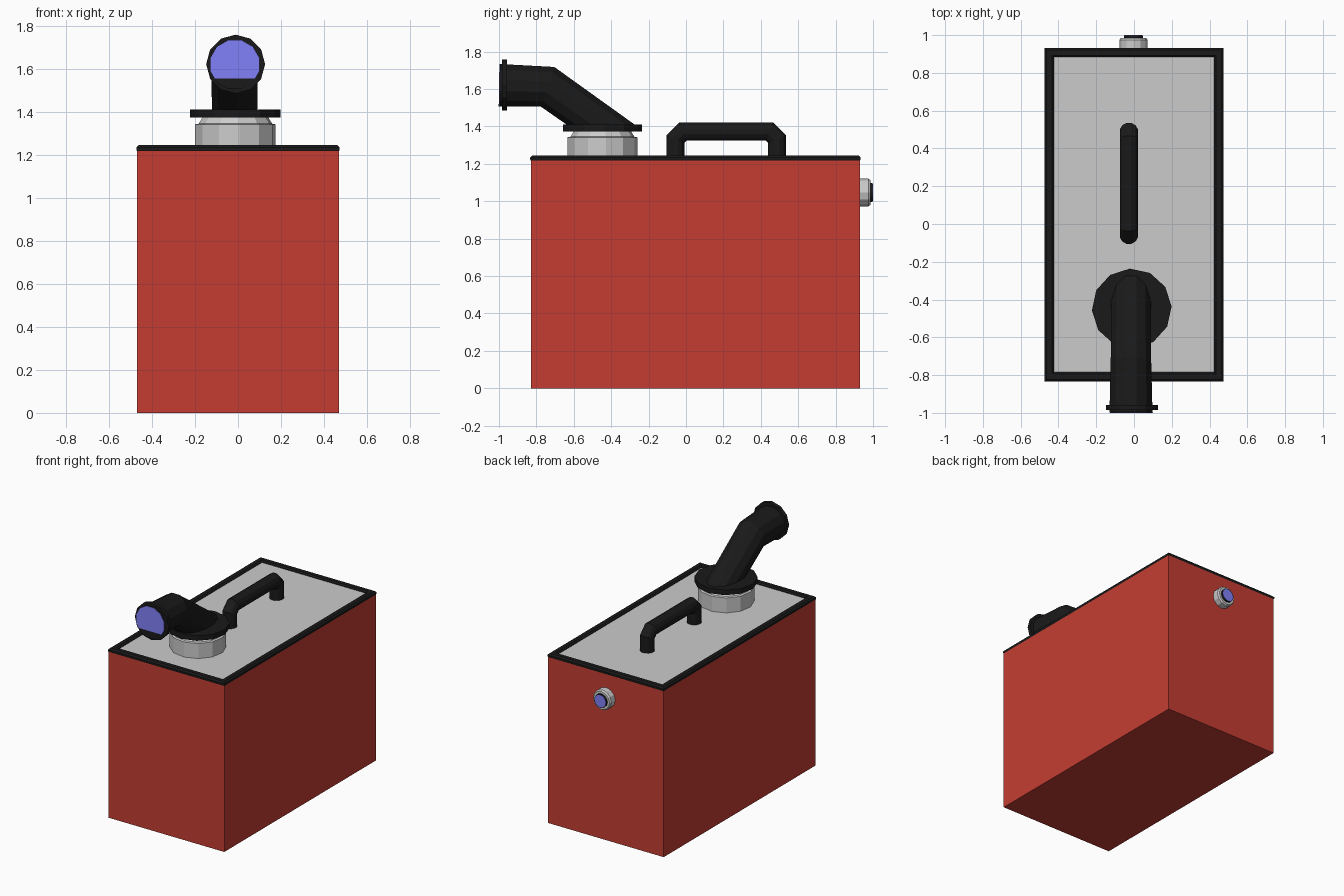
import bpy, bmesh, math
from mathutils import Vector

if "Cube" in bpy.data.objects:
    bpy.data.objects.remove(bpy.data.objects["Cube"])


def material(name, r, g, b):
    m = bpy.data.materials.new(name)
    m.diffuse_color = (r, g, b, 1)
    m.use_nodes = True
    m.node_tree.nodes["Principled BSDF"].inputs["Base Color"].default_value = m.diffuse_color
    return m


RED = material("red_paint", 0.55, 0.046, 0.032)
BLACK = material("black_rubber", 0.01, 0.01, 0.01)
BLUE = material("blue_opening", 0.22, 0.22, 0.95)


def loft(name, rings, mat=None, closed=False):
    """Skin a list of equal-length point rings; cap the ends or join them."""
    bm = bmesh.new()
    vs = [[bm.verts.new(p) for p in ring] for ring in rings]
    n = len(vs[0])
    pairs = list(zip(vs, vs[1:])) + ([(vs[-1], vs[0])] if closed else [])
    for a, b in pairs:
        for i in range(n):
            j = (i + 1) % n
            bm.faces.new((a[i], a[j], b[j], b[i]))
    if not closed:
        bm.faces.new(vs[0])
        bm.faces.new(vs[-1])
    bmesh.ops.recalc_face_normals(bm, faces=bm.faces)
    me = bpy.data.meshes.new(name)
    bm.to_mesh(me)
    bm.free()
    ob = bpy.data.objects.new(name, me)
    bpy.context.collection.objects.link(ob)
    if mat:
        me.materials.append(mat)
    return ob


def turned(name, centre, axis, profile, sides, mat=None, turn=0.0):
    """Lathe (radius, position) pairs along the y or z axis."""
    rings = []
    for r, h in profile:
        ring = []
        for i in range(sides):
            a = turn + 2 * math.pi * i / sides
            u, v = r * math.cos(a), r * math.sin(a)
            if axis == "z":
                ring.append((centre[0] + u, centre[1] + v, h))
            else:
                ring.append((centre[0] + u, h, centre[1] + v))
        rings.append(ring)
    return loft(name, rings, mat)


def tube(name, x, path, radii, sides, mat, end_cut=None):
    """Mitred tube along a (y, z) path; end_cut overrides the last cut normal."""
    pts = [Vector((x, y, z)) for y, z in path]
    segs = [(b - a).normalized() for a, b in zip(pts, pts[1:])]
    rings = []
    for i, p in enumerate(pts):
        seg = segs[max(i - 1, 0)]
        t = (seg + segs[min(i, len(segs) - 1)]).normalized()
        if end_cut and i == len(pts) - 1:
            t = Vector(end_cut)
        n = Vector((0, -t.z, t.y)) / t.dot(seg)
        ring = []
        for k in range(sides):
            a = 2 * math.pi * (k + 0.5) / sides
            ring.append(p + radii[i] * (math.cos(a) * Vector((1, 0, 0)) + math.sin(a) * n))
        rings.append(ring)
    return loft(name, rings, mat)


X, Y0, Y1 = 0.47, -0.83, 0.93


def rect(inset, z):
    return [(-X + inset, Y0 + inset, z), (X - inset, Y0 + inset, z),
            (X - inset, Y1 - inset, z), (-X + inset, Y1 - inset, z)]


# Tank body, lid panel and rounded rim
loft("tank_body", [rect(0, 0), rect(0, 1.22)], RED)
loft("lid_panel", [rect(0.03, 1.215), rect(0.03, 1.232)])
rim = [(0.001, 1.217), (-0.003, 1.223), (-0.003, 1.235), (0.008, 1.245),
       (0.037, 1.245), (0.047, 1.236), (0.047, 1.217)]
loft("lid_rim", [rect(i, z) for i, z in rim], BLACK, closed=True)

# Carry handle
hy0, hy1, hz, c = -0.057, 0.487, 1.372, 0.04
tube("carry_handle", -0.027,
     [(hy0, 1.225), (hy0, hz - c), (hy0 + c, hz), (hy1 - c, hz), (hy1, hz - c), (hy1, 1.225)],
     [0.05] * 6, 12, BLACK)

# Filler neck and cap flange
neck = (-0.012, -0.447)
turned("filler_neck", neck, "z",
       [(0.188, 1.225), (0.188, 1.342), (0.172, 1.345), (0.15, 1.38)], 12, turn=0.1)
turned("neck_flange", neck, "z", [(0.211, 1.373), (0.211, 1.41)], 12, BLACK, turn=0.05)

# Bent spout with end collar and opening
tube("spout", -0.016, [(-0.998, 1.62), (-0.74, 1.612), (-0.428, 1.39)],
     [0.118, 0.111, 0.109], 12, BLACK, end_cut=(0, 0, -1))
turned("spout_collar", (-0.011, 1.622), "y", [(0.137, -0.985), (0.137, -0.957)], 12, BLACK)
turned("spout_opening", (-0.014, 1.62), "y", [(0.118, -1.0), (0.118, -0.997)], 12, BLUE,
       turn=math.pi / 12)

# Rear outlet port
port = (-0.003, 1.047)
turned("outlet_fitting", port, "y",
       [(0.074, 0.92), (0.074, 0.975), (0.066, 0.986)], 12)
turned("outlet_tip", port, "y", [(0.05, 0.98), (0.05, 0.998)], 12, BLACK)
turned("outlet_opening", port, "y", [(0.046, 0.995), (0.046, 1.0)], 12, BLUE)
